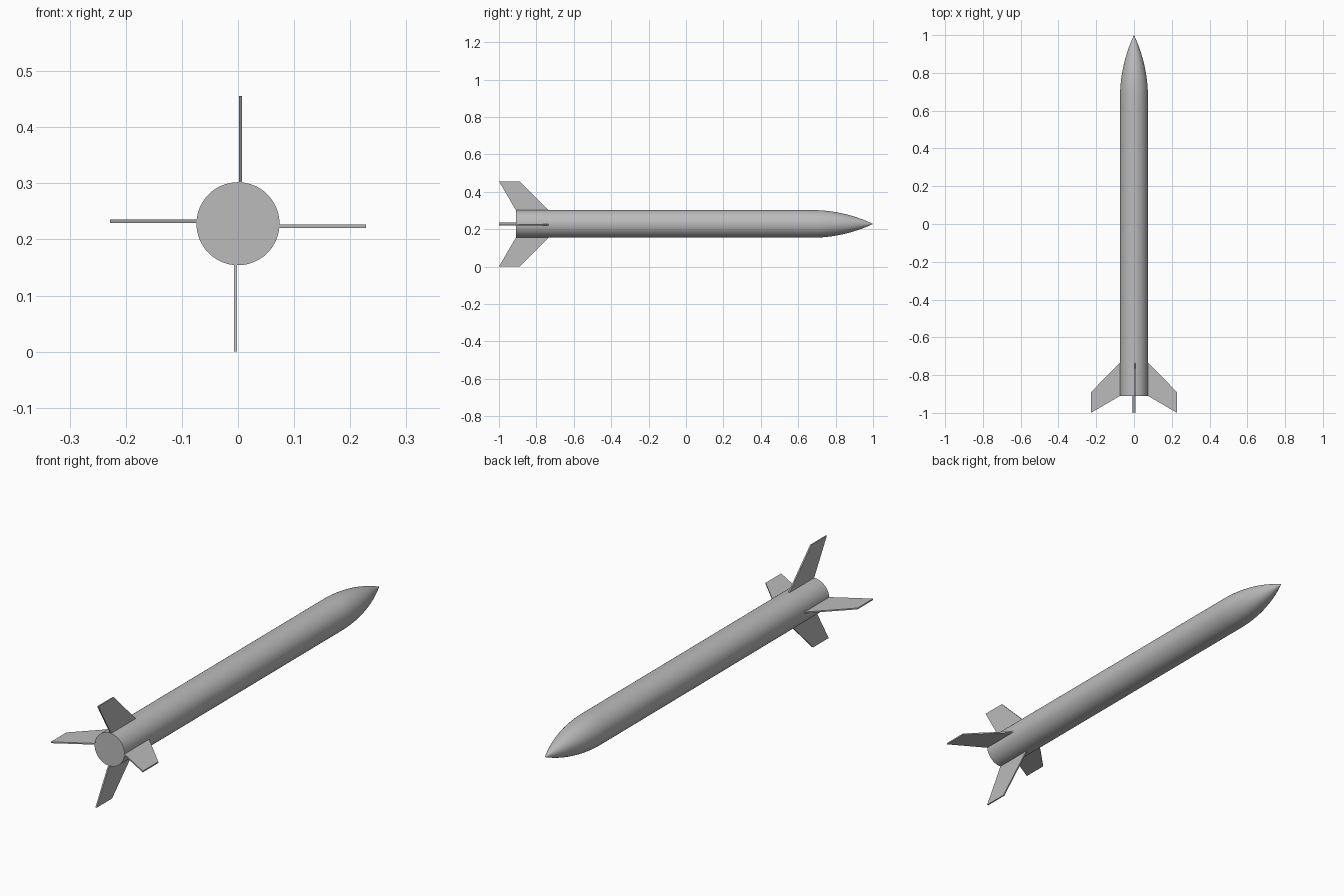
import bpy, bmesh, math
from mathutils import Matrix, Vector

if "Cube" in bpy.data.objects:
    bpy.data.objects.remove(bpy.data.objects["Cube"])

R = 0.074        # body radius
ZC = 0.228       # height of the body axis
TAIL, SHOULDER, TIP = -0.91, 0.67, 1.0
SIDES = 64

grey = bpy.data.materials.new("light grey")
grey.diffuse_color = (0.5, 0.5, 0.5, 1)
grey.use_nodes = True
grey.node_tree.nodes["Principled BSDF"].inputs["Base Color"].default_value = grey.diffuse_color


def make_object(name, bm):
    bmesh.ops.recalc_face_normals(bm, faces=bm.faces)
    mesh = bpy.data.meshes.new(name)
    bm.to_mesh(mesh)
    bm.free()
    mesh.materials.append(grey)
    ob = bpy.data.objects.new(name, mesh)
    bpy.context.collection.objects.link(ob)
    return ob


def lathe(name, profile):
    """Spin (radius, y) points around the body axis."""
    bm = bmesh.new()
    verts = [bm.verts.new((r, y, ZC)) for r, y in profile]
    edges = [bm.edges.new(pair) for pair in zip(verts, verts[1:])]
    bmesh.ops.spin(bm, geom=verts + edges, cent=(0, 0, ZC), axis=(0, 1, 0),
                   angle=math.tau, steps=SIDES, use_merge=True)
    bmesh.ops.remove_doubles(bm, verts=bm.verts, dist=1e-5)
    ob = make_object(name, bm)
    bpy.ops.object.select_all(action='DESELECT')
    ob.select_set(True)
    bpy.context.view_layer.objects.active = ob
    bpy.ops.object.shade_smooth_by_angle(angle=math.radians(35))
    return ob


# Straight tube with a flat tail
lathe("body_tube", [(0, TAIL), (R, TAIL), (R, SHOULDER)])

# Nose cone: an arc tangent to the tube
length = TIP - SHOULDER
rho = (R * R + length * length) / (2 * R)
nose = []
for i in range(25):
    d = length * i / 24
    nose.append((max(0, math.sqrt(rho * rho - d * d) + R - rho), SHOULDER + d))
lathe("nose_cone", nose)

# Four swept fins, each set slightly to one side of the axis
outline = [(-0.91, 0.070), (-0.735, 0.070), (-0.735, 0.074),
           (-0.89, 0.228), (-1.0, 0.228), (-0.91, 0.074)]
for k, side in enumerate(("top", "right", "bottom", "left")):
    bm = bmesh.new()
    face = bm.faces.new([bm.verts.new((0.0015, y, r)) for y, r in outline])
    grown = bmesh.ops.extrude_face_region(bm, geom=[face])["geom"]
    bmesh.ops.translate(bm, vec=Vector((0.006, 0, 0)),
                        verts=[g for g in grown if isinstance(g, bmesh.types.BMVert)])
    turn = Matrix.Translation((0, 0, ZC)) @ Matrix.Rotation(k * math.pi / 2, 4, 'Y')
    bmesh.ops.transform(bm, matrix=turn, verts=bm.verts)
    make_object(side + "_fin", bm)
